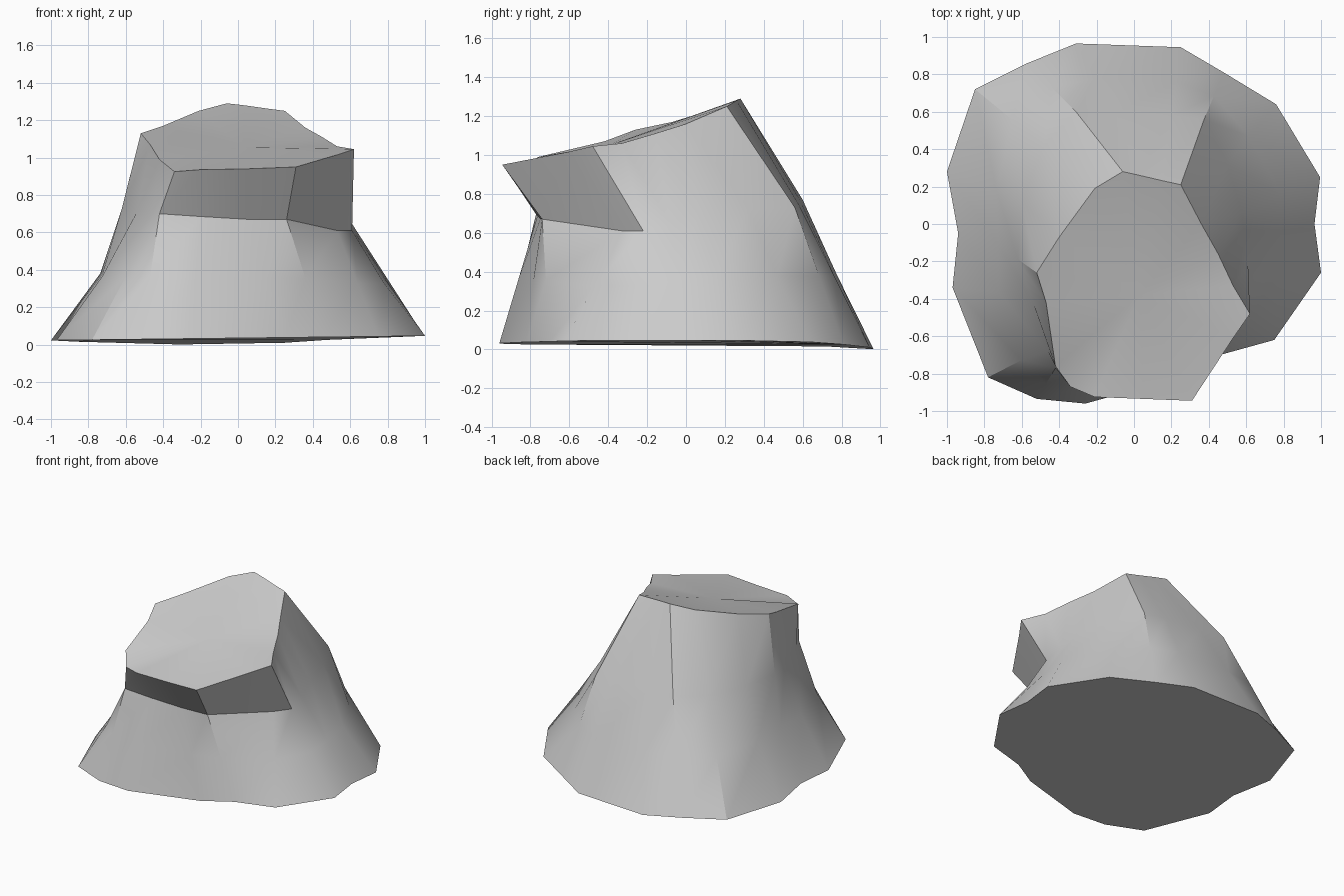
import bpy, bmesh, math
from mathutils import Vector

# Outlines run counterclockwise from the right side, one point per column
base_xy = [(1, -.26), (.965, 0), (.995, .25), (.76, .64), (.48, .81), (.25, .945),
           (-.31, .965), (-.57, .86), (-.85, .72), (-1, .28), (-.94, -.05), (-.97, -.34),
           (-.78, -.82), (-.52, -.935), (-.26, -.96), (.25, -.82), (.46, -.70), (.75, -.62)]

# Waist: the crease under the overhang, continued round the back as a soft bend
waist = [(.61, -.22, .61), (.595, -.08, .65), (.575, .06, .70), (.50, .32, .72),
         (.375, .56, .73), (.20, .58, .745), (-.10, .59, .76), (-.31, .60, .77),
         (-.48, .42, .75), (-.60, .12, .74), (-.62, -.19, .73), (-.54, -.42, .71),
         (-.46, -.68, .70), (-.42, -.77, .70), (-.20, -.765, .685), (.05, -.75, .67),
         (.26, -.74, .67), (.53, -.33, .61)]

# Rim of the sloping top
rim = [(.62, -.48, 1.045), (.53, -.33, 1.06), (.45, -.16, 1.11), (.36, 0, 1.16),
       (.25, .21, 1.25), (.15, .232, 1.263), (.03, .26, 1.28), (-.06, .28, 1.29),
       (-.21, .19, 1.25), (-.40, -.07, 1.17), (-.52, -.26, 1.13), (-.47, -.42, 1.07),
       (-.42, -.76, .99), (-.34, -.87, .925), (-.21, -.925, .935), (.05, -.935, .94),
       (.31, -.945, .95), (.53, -.61, 1.015)]

# Slightly uneven foot, lowest at the back
base = [Vector((x, y, .035 + .012 * x - .035 * max(0, y) ** 4)) for x, y in base_xy]

# Lower ring half way up the skirt, pinched inward to make the sides hollow
pinch = {0: .97, 1: 1.01, 3: .975, 8: .975, 9: .92, 10: .93, 11: .96, 12: .97}
lower = []
for i, (b, w) in enumerate(zip(base, waist)):
    p = b.lerp(Vector(w), .5)
    k = pinch.get(i, 1)
    lower.append((p.x * k, p.y * k, p.z))

# Skin the rings
bm = bmesh.new()
rings = [[bm.verts.new(p) for p in ring] for ring in (base, lower, waist, rim)]
n = len(base)
for a, b in zip(rings, rings[1:]):
    for i in range(n):
        j = (i + 1) % n
        bm.faces.new((a[i], a[j], b[j], b[i]))

# Slightly dished top, flat underside
centre = bm.verts.new((.03, -.38, 1.055))
for i in range(n):
    bm.faces.new((rings[-1][i], rings[-1][(i + 1) % n], centre))
bm.faces.new(rings[0][::-1])
bmesh.ops.recalc_face_normals(bm, faces=bm.faces)

mesh = bpy.data.meshes.new("rock_stump")
bm.to_mesh(mesh)
bm.free()
rock = bpy.data.objects.new("rock_stump", mesh)
bpy.context.collection.objects.link(rock)

# Soft facets with crisp main ridges
bpy.context.view_layer.objects.active = rock
rock.select_set(True)
bpy.ops.object.shade_smooth_by_angle(angle=math.radians(32))
